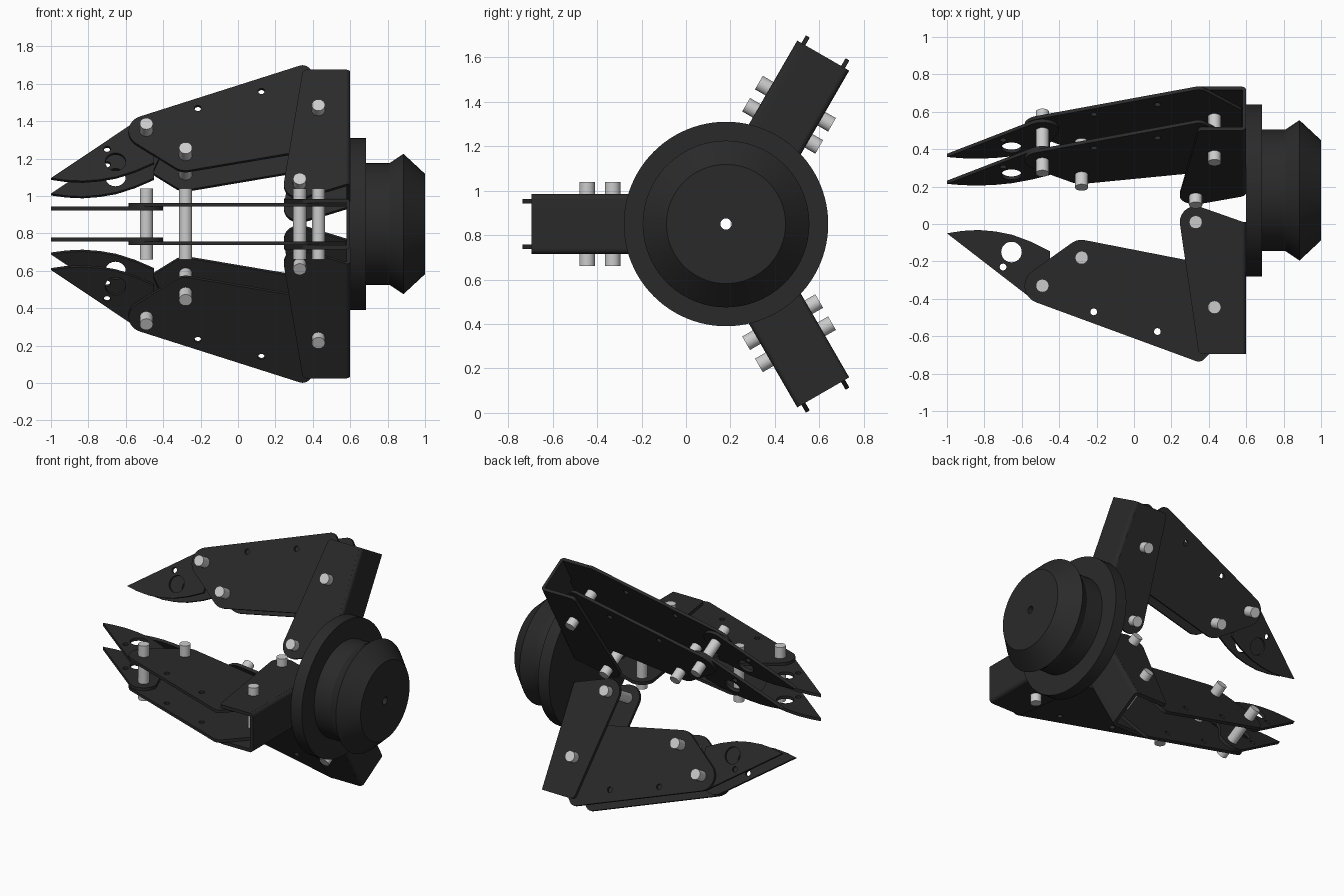
import bpy, bmesh
from math import cos, sin, radians, pi
from mathutils import Matrix

if "Cube" in bpy.data.objects:
    bpy.data.objects.remove(bpy.data.objects["Cube"])

CY, CZ = 0.18, 0.85          # gripper axis (runs along x)


def material(name, v):
    m = bpy.data.materials.new(name)
    m.diffuse_color = (v, v, v, 1)
    m.use_nodes = True
    m.node_tree.nodes["Principled BSDF"].inputs["Base Color"].default_value = m.diffuse_color
    return m


dark = material("dark_metal", 0.023)
light = material("light_steel", 0.55)


def outline(*items):
    """Mix of (x, r) points and (cx, cr, radius, start, end) arcs."""
    pts = []
    for it in items:
        if len(it) == 2:
            pts.append(it)
        else:
            cx, cr, rad, a, b = it
            for i in range(13):
                t = radians(a + (b - a) * i / 12)
                pts.append((cx + rad * cos(t), cr + rad * sin(t)))
    return pts


def circle(x, r, rad, n=32):
    return [(x + rad * cos(2 * pi * i / n), r + rad * sin(2 * pi * i / n)) for i in range(n)]


def plate_mesh(name, loops, thick):
    """Flat plate with holes, from a filled and extruded 2D curve."""
    cu = bpy.data.curves.new(name, 'CURVE')
    cu.dimensions, cu.fill_mode, cu.extrude = '2D', 'BOTH', thick / 2
    for pts in loops:
        s = cu.splines.new('POLY')
        s.points.add(len(pts) - 1)
        for p, (x, y) in zip(s.points, pts):
            p.co = (x, y, 0, 1)
        s.use_cyclic_u = True
    tmp = bpy.data.objects.new(name, cu)
    bpy.context.collection.objects.link(tmp)
    bpy.context.view_layer.update()
    me = bpy.data.meshes.new_from_object(tmp.evaluated_get(bpy.context.evaluated_depsgraph_get()))
    bpy.data.objects.remove(tmp)
    bm = bmesh.new()
    bm.from_mesh(me)
    bmesh.ops.remove_doubles(bm, verts=bm.verts, dist=1e-5)
    bmesh.ops.recalc_face_normals(bm, faces=bm.faces)
    bm.to_mesh(me)
    bm.free()
    return me


def place(name, me, mat, matrix):
    ob = bpy.data.objects.new(name, me)
    bpy.context.collection.objects.link(ob)
    if not me.materials:
        me.materials.append(mat)
    ob.matrix_world = matrix
    return ob


def smooth(ob):
    bpy.ops.object.select_all(action='DESELECT')
    ob.select_set(True)
    bpy.context.view_layer.objects.active = ob
    bpy.ops.object.shade_smooth_by_angle(angle=radians(30))


# Plate shapes in (x, distance from axis)
claw = plate_mesh("claw", [
    outline((-1, .23), (-.92, .217), (-.83, .212), (-.74, .22), (-.65, .238), (-.55, .275),
            (-.45, .325), (-.45, .38), (-.49, .51, .09, -5, 127)),
    circle(-.655, .33, .055), circle(-.70, .41, .018)], .02)
arm = plate_mesh("arm", [
    outline((.345, .87, .045, 45, 110), (-.49, .51, .095, 110, 233),
            (-.28, .36, .095, 233, 281), (.575, .43), (.575, .69)),
    circle(-.215, .65, .018), circle(.125, .755, .018)], .02)
cheek = plate_mesh("cheek", [
    outline((.33, .17, .085, 171, 288), (.58, .168), (.58, .875), (.37, .848, .027, 90, 171))], .022)
# Channel web with rounded bends, in (x, width)
web = plate_mesh("web", [
    outline((.58, -.135), (.575, -.11, .025, -80, 0), (.575, .11, .025, 0, 80),
            (.58, .135), (.58, -.135))[:-1]], .705)

# Pin
pin = bpy.data.meshes.new("pin")
bm = bmesh.new()
bmesh.ops.create_cone(bm, cap_ends=True, segments=32, radius1=.035, radius2=.035, depth=.38)
bm.to_mesh(pin)
bm.free()
PINS = [(-.49, .51), (-.28, .36), (.33, .17), (.43, .625)]

# Three fingers around the axis
for i, ang in enumerate((180, 60, -60), 1):
    c, s = cos(radians(ang)), sin(radians(ang))
    F = Matrix(((1, 0, 0, 0), (0, c, -s, CY), (0, s, c, CZ), (0, 0, 0, 1)))
    for side, k in (("left", 1), ("right", -1)):
        for label, me, w in (("claw", claw, .083), ("arm", arm, .103), ("bracket_cheek", cheek, .124)):
            place(f"{label}_{side}_{i}", me, dark, F @ Matrix.Translation((0, 0, k * w)))
    place(f"bracket_web_{i}", web, dark,
          F @ Matrix.Translation((0, .5225, 0)) @ Matrix.Rotation(pi / 2, 4, 'X'))
    for j, (x, r) in enumerate(PINS, 1):
        place(f"pin_{i}_{j}", pin, light, F @ Matrix.Translation((x, r, 0)))

# Turned base with a centre bore
profile = [(.60, .025), (.60, .46), (.685, .46), (.685, .325), (.81, .325),
           (.885, .375), (1.0, .268), (1.0, .025)]
N = 96
bm = bmesh.new()
rings = [[bm.verts.new((x, r * cos(2 * pi * k / N), r * sin(2 * pi * k / N))) for k in range(N)]
         for x, r in profile]
for a, b in zip(rings, rings[1:] + rings[:1]):
    for k in range(N):
        m = (k + 1) % N
        bm.faces.new((a[k], a[m], b[m], b[k]))
bmesh.ops.recalc_face_normals(bm, faces=bm.faces)
base = bpy.data.meshes.new("mount_base")
bm.to_mesh(base)
bm.free()
smooth(place("mount_base", base, dark, Matrix.Translation((0, CY, CZ))))

# Smooth the curved rims, keeping plate edges sharp
for me in (claw, arm, cheek, web, pin):
    me.shade_smooth()
    me.set_sharp_from_angle(angle=radians(30))
